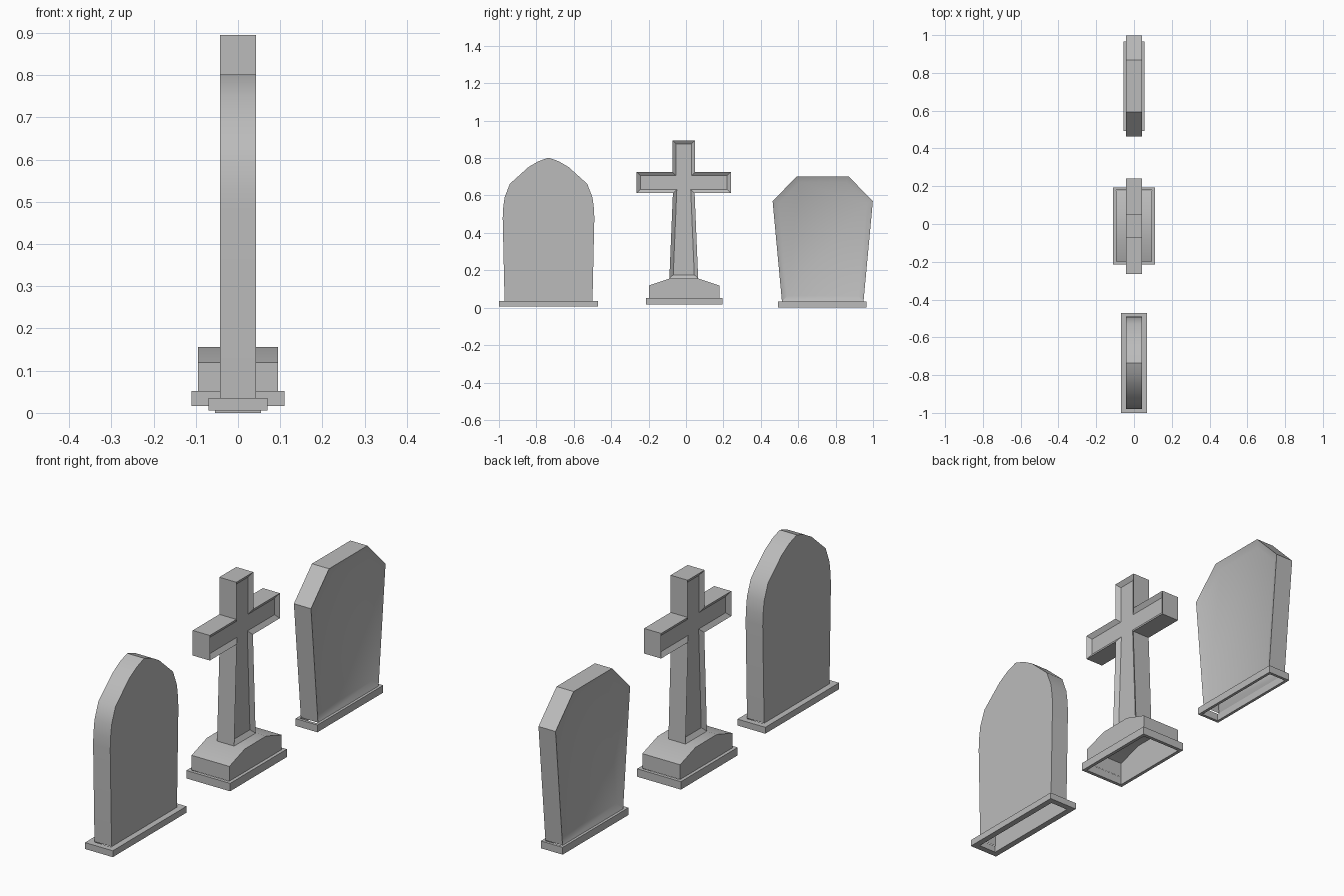
import bpy
import bmesh
from mathutils import Vector

if "Cube" in bpy.data.objects:
    bpy.data.objects.remove(bpy.data.objects["Cube"], do_unlink=True)

# One stone colour for everything
stone = bpy.data.materials.new("grey stone")
stone.use_nodes = True
grey = (0.5, 0.5, 0.5, 1)
stone.diffuse_color = grey
stone.node_tree.nodes["Principled BSDF"].inputs["Base Color"].default_value = grey


def finish(bm, name):
    mesh = bpy.data.meshes.new(name)
    bm.to_mesh(mesh)
    bm.free()
    mesh.materials.append(stone)
    obj = bpy.data.objects.new(name, mesh)
    bpy.context.collection.objects.link(obj)
    bpy.ops.object.select_all(action='DESELECT')
    obj.select_set(True)
    bpy.context.view_layer.objects.active = obj
    bpy.ops.object.shade_smooth_by_angle(angle=0.55)
    return obj


def slab(name, half_outline, centre_y, half_depth, inset=0, recess=0):
    """Mirror a half outline (offset, z), extrude it along x, leave the
    underside open and optionally sink a panel into both faces."""
    left = [(-o, z) for o, z in reversed(half_outline) if o > 0]
    bm = bmesh.new()
    verts = [bm.verts.new((-half_depth, centre_y + o, z)) for o, z in half_outline + left]
    face = bm.faces.new(verts)
    ext = bmesh.ops.extrude_face_region(bm, geom=[face], use_keep_orig=True)
    moved = [g for g in ext["geom"] if isinstance(g, bmesh.types.BMVert)]
    bmesh.ops.translate(bm, verts=moved, vec=Vector((2 * half_depth, 0, 0)))
    bmesh.ops.recalc_face_normals(bm, faces=bm.faces[:])
    bm.normal_update()
    if inset:
        panels = [f for f in bm.faces if abs(f.normal.x) > 0.9]
        bmesh.ops.inset_individual(bm, faces=panels, thickness=inset, use_even_offset=True)
        for f in panels:
            shift = -recess if f.normal.x > 0 else recess
            bmesh.ops.translate(bm, verts=f.verts[:], vec=Vector((shift, 0, 0)))
    low = min(v.co.z for v in bm.verts)
    under = [f for f in bm.faces if all(v.co.z < low + 0.001 for v in f.verts)]
    bmesh.ops.delete(bm, geom=under, context='FACES_ONLY')
    return finish(bm, name)


def base_frame(name, half_x, y0, y1, z0, z1, rim):
    """Rectangular plinth frame, hollow in the middle."""
    bm = bmesh.new()
    corners = [(-half_x, y0), (half_x, y0), (half_x, y1), (-half_x, y1)]
    face = bm.faces.new([bm.verts.new((x, y, z0)) for x, y in corners])
    bm.normal_update()
    bmesh.ops.inset_individual(bm, faces=[face], thickness=rim, use_even_offset=True)
    bmesh.ops.delete(bm, geom=[face], context='FACES_ONLY')
    ext = bmesh.ops.extrude_face_region(bm, geom=bm.faces[:], use_keep_orig=True)
    moved = [g for g in ext["geom"] if isinstance(g, bmesh.types.BMVert)]
    bmesh.ops.translate(bm, verts=moved, vec=Vector((0, 0, z1 - z0)))
    bmesh.ops.recalc_face_normals(bm, faces=bm.faces[:])
    return finish(bm, name)


DEPTH = 0.043

# Pointed-arch headstone
slab("arched_headstone",
     [(0.235, 0.035), (0.245, 0.48), (0.243, 0.53), (0.235, 0.59), (0.207, 0.662),
      (0.107, 0.752), (0.054, 0.783), (0, 0.802)], -0.735, DEPTH)
base_frame("arched_headstone_base", 0.07, -1.0, -0.47, 0.006, 0.035, 0.027)

# Cross on a sloped plinth
slab("cross",
     [(0.077, 0.156), (0.058, 0.612), (0.252, 0.612), (0.252, 0.726),
      (0.061, 0.726), (0.061, 0.895)], -0.012, DEPTH, 0.02, 0.014)
slab("cross_plinth", [(0.188, 0.052), (0.188, 0.119), (0.077, 0.156)], -0.01, 0.095)
base_frame("cross_base", 0.11, -0.214, 0.194, 0.016, 0.052, 0.015)

# Coffin-shaped headstone with a sunken panel
slab("coffin_headstone",
     [(0.218, 0.033), (0.268, 0.57), (0.138, 0.702)], 0.731, DEPTH, 0.031, 0.014)
base_frame("coffin_headstone_base", 0.055, 0.492, 0.965, 0, 0.033, 0.013)
